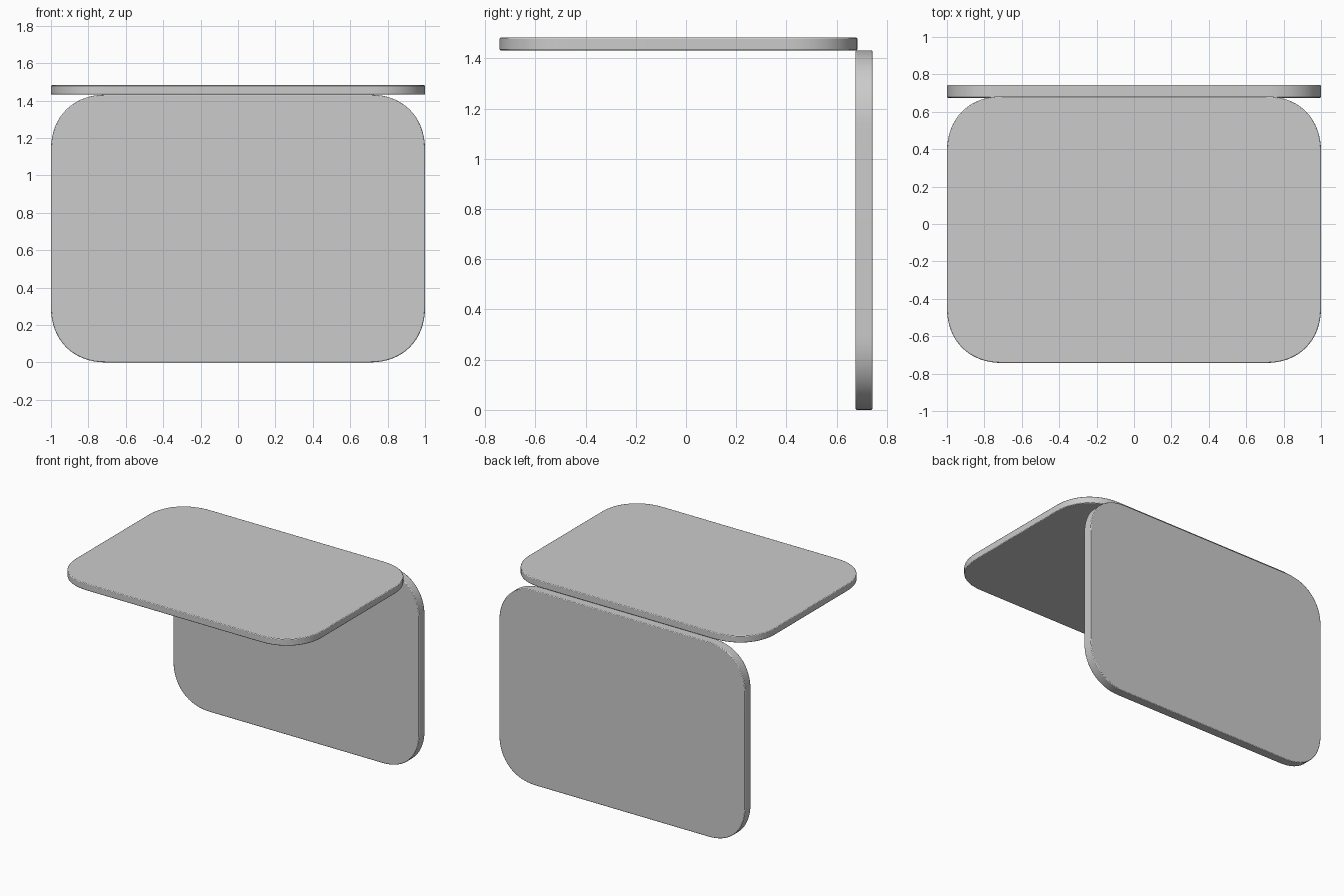
import bpy, bmesh
from math import cos, sin, pi, copysign
from mathutils import Vector

if "Cube" in bpy.data.objects:
    bpy.data.objects.remove(bpy.data.objects["Cube"])


def outline(half_w, half_h, r=0.30, power=2.2, steps=16):
    """Rectangle with soft, slightly squared corners."""
    pts = []
    for sx, sy, start in ((1, 1, 0), (-1, 1, pi / 2), (-1, -1, pi), (1, -1, 3 * pi / 2)):
        for i in range(steps + 1):
            a = start + i / steps * pi / 2
            c, s = cos(a), sin(a)
            x = copysign(abs(c) ** (2 / power), c) if abs(c) > 1e-9 else 0
            y = copysign(abs(s) ** (2 / power), s) if abs(s) > 1e-9 else 0
            pts.append((sx * (half_w - r) + r * x, sy * (half_h - r) + r * y))
    return pts


def panel(name, centre, half_w, half_h, thick, upright=False):
    bm = bmesh.new()
    verts = []
    for u, v in outline(half_w, half_h):
        co = (u, -thick / 2, v) if upright else (u, v, -thick / 2)
        verts.append(bm.verts.new(Vector(co) + Vector(centre)))
    face = bm.faces.new(verts)
    ext = bmesh.ops.extrude_face_region(bm, geom=[face])
    move = (0, thick, 0) if upright else (0, 0, thick)
    bmesh.ops.translate(bm, vec=move, verts=[g for g in ext["geom"] if isinstance(g, bmesh.types.BMVert)])
    bmesh.ops.recalc_face_normals(bm, faces=bm.faces)
    me = bpy.data.meshes.new(name)
    bm.to_mesh(me)
    bm.free()
    ob = bpy.data.objects.new(name, me)
    bpy.context.collection.objects.link(ob)
    # Small softened rim
    bev = ob.modifiers.new("rim", "BEVEL")
    bev.width, bev.segments, bev.limit_method = 0.005, 2, "ANGLE"
    bpy.ops.object.select_all(action="DESELECT")
    ob.select_set(True)
    bpy.context.view_layer.objects.active = ob
    bpy.ops.object.shade_smooth_by_angle(angle=0.6)
    return ob


# Horizontal panel on top, upright panel behind and below it
panel("top_panel", (0, -0.03, 1.457), 1.0, 0.713, 0.05)
panel("back_panel", (0, 0.709, 0.716), 1.0, 0.716, 0.068, upright=True)
